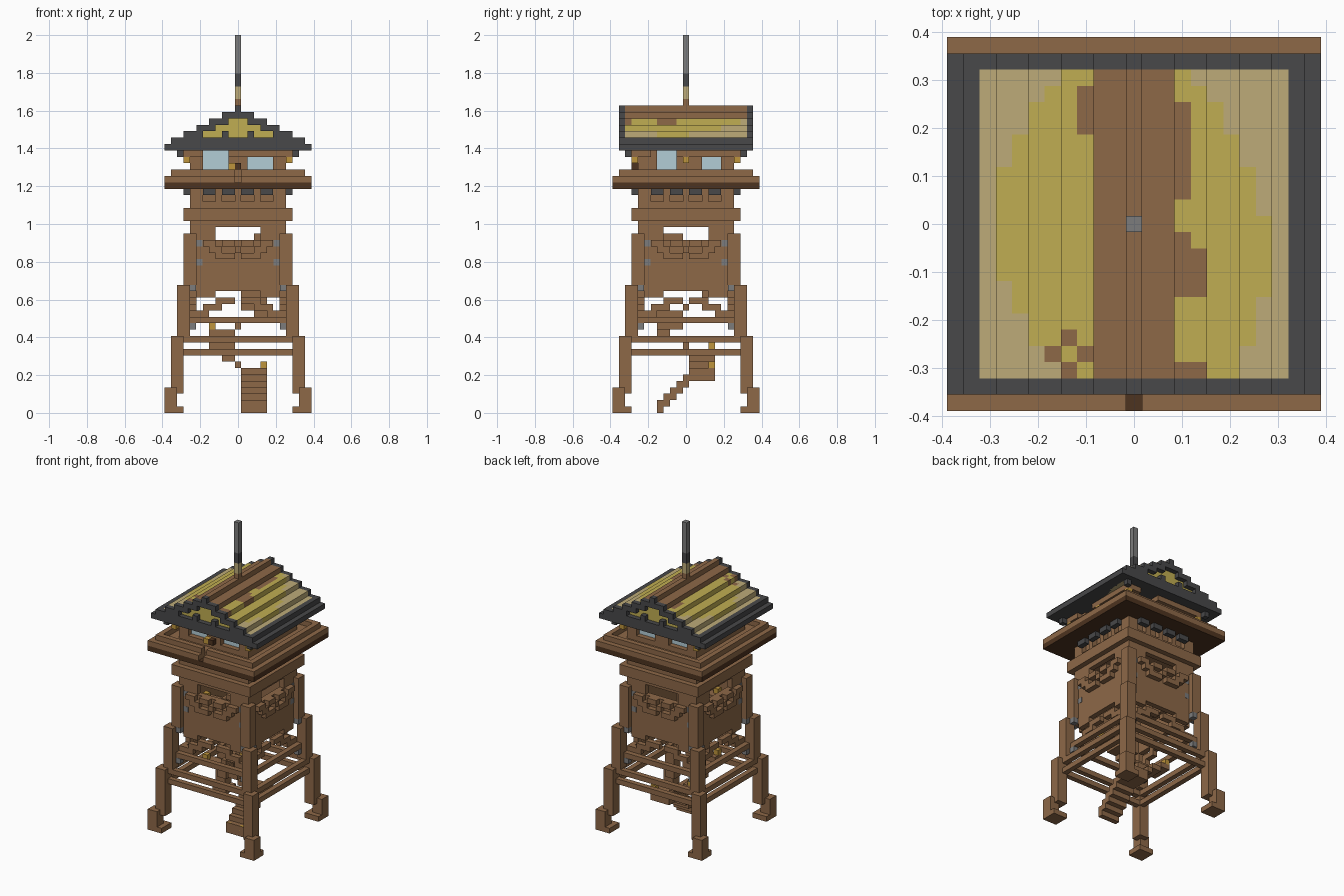
import bpy, bmesh
from mathutils import Vector

U = 2 / 59  # size of one building block

if "Cube" in bpy.data.objects:
    bpy.data.objects.remove(bpy.data.objects["Cube"])


def material(name, *rgb):
    m = bpy.data.materials.new(name)
    m.use_nodes = True
    m.diffuse_color = (*rgb, 1)
    m.node_tree.nodes["Principled BSDF"].inputs["Base Color"].default_value = (*rgb, 1)
    return m


WOOD = material("brown_wood", 0.27, 0.14, 0.064)
DARK = material("dark_wood", 0.075, 0.033, 0.014)
SLATE = material("dark_slate", 0.065, 0.065, 0.067)
IRON = material("grey_iron", 0.2, 0.2, 0.2)
TAN = material("pale_straw", 0.51, 0.41, 0.19)
YELLOW = material("yellow_straw", 0.53, 0.42, 0.085)
GLASS = material("pale_blue_glass", 0.45, 0.61, 0.67)
GOLD = material("amber_lantern", 0.52, 0.3, 0.045)


def part(name, mat, boxes):
    """Boxes are inclusive block ranges: x0, x1, y0, y1, z0, z1."""
    bm = bmesh.new()
    for x0, x1, y0, y1, z0, z1 in boxes:
        size = Vector((x1 - x0 + 1, y1 - y0 + 1, z1 - z0 + 1)) * U
        mid = Vector((x0 + x1, y0 + y1, z0 + z1 + 1)) * U / 2
        for v in bmesh.ops.create_cube(bm, size=1)["verts"]:
            v.co = v.co * size + mid
    mesh = bpy.data.meshes.new(name)
    bm.to_mesh(mesh)
    bm.free()
    mesh.materials.append(mat)
    obj = bpy.data.objects.new(name, mesh)
    bpy.context.collection.objects.link(obj)
    return obj


def four(*boxes):
    """Repeat front-side boxes around all four sides."""
    out = []
    for b in boxes:
        for _ in range(4):
            out.append(b)
            x0, x1, y0, y1, z0, z1 = b
            b = (-y1, -y0, x0, x1, z0, z1)
    return out


def ring(r, z0, z1):
    return four((-r, r - 1, -r, -r, z0, z1))


def pair(a, b, y, z0, z1):
    """Two boxes mirrored left and right on the front side."""
    return [(a, b, y, y, z0, z1), (-b, -a, y, y, z0, z1)]


# Stepped corner legs with feet
part("legs", WOOD, four(
    (9, 11, -11, -9, 0, 0), (10, 11, -11, -10, 1, 3), (9, 10, -10, -9, 3, 11),
    (8, 9, -9, -8, 12, 19), (7, 8, -8, -7, 20, 27)))

# Cross rails between the legs
part("rails", WOOD, four(
    (-8, 8, -9, -9, 9, 9), (-8, 8, -9, -9, 11, 11), (-7, 7, -8, -8, 14, 14)))

# Stepped knee braces beneath the wall panels
part("knee_braces", WOOD, four(
    *pair(2, 7, -7, 19, 19), *pair(4, 6, -7, 18, 18), *pair(1, 3, -7, 17, 17),
    *pair(3, 5, -7, 16, 16), *pair(5, 7, -7, 15, 15), (-1, 1, -7, -7, 19, 19)))

# Winding stair, four blocks wide, climbing inside the frame
stairs = [(1, 4, t, t, max(t + 4, 0), t + 5) for t in range(-4, 2)]
stairs.append((1, 4, 2, 4, 5, 6))
lanterns = [(1, 1, -4, -4, 1, 1), (4, 4, -4, -4, 1, 1), (4, 4, 4, 4, 7, 7)]
for flight in range(1, 8):
    base = 4 + 3 * flight
    steps = [(1, 4, 0, 0, base, base), (1, 4, 1, 2, base + 1, base + 1),
             (1, 4, 3, 4, base + 2, base + 2)]
    stairs += [four(s)[flight % 4] for s in steps]
    lanterns.append(four((4, 4, 4, 4, base + 3, base + 3))[flight % 4])
part("winding_stair", WOOD, stairs)
part("stair_lanterns", GOLD, lanterns)

# Wall panels with a curved carved bracket
part("wall_panels", WOOD, four(
    (-6, 6, -7, -7, 20, 26), *pair(4, 6, -7, 27, 28), *pair(6, 7, -7, 27, 29),
    (-7, 7, -7, -7, 29, 29)))
part("carved_brackets", WOOD, four(
    *pair(4, 5, -8, 26, 26), *pair(3, 4, -8, 25, 25), *pair(1, 3, -8, 24, 24),
    *pair(1, 2, -8, 26, 26), (0, 0, -8, -8, 25, 25)))
bolts = part("iron_bolts", IRON, four(
    *pair(6, 6, -7, 26, 26), *pair(6, 6, -7, 23, 23),
    *pair(7, 7, -8, 19, 19), *pair(7, 7, -8, 13, 13)))
bolts.scale = (1.004, 1.004, 1)

# Upper band, posts and slate corbels carrying the deck
part("upper_band", WOOD, ring(8, 30, 31) + ring(7, 32, 32))
part("upper_body", WOOD, [(-6, 6, -6, 6, 30, 34)])
part("deck_posts", WOOD, four(
    (7, 7, -7, -7, 32, 34), *pair(3, 3, -7, 33, 34), (0, 0, -7, -7, 33, 34),
    *pair(6, 6, -7, 33, 34)))
part("slate_corbels", SLATE, four(*pair(4, 5, -8, 34, 34), *pair(1, 2, -8, 34, 34)))

# Deck, floor and stepped parapet with a notch at the front
part("deck_base", DARK, [(-11, 11, -11, 11, 35, 35)])
part("deck_floor", WOOD, [(-9, 9, -9, 9, 36, 36)])
parapet = [b for b in ring(11, 36, 36) + ring(10, 36, 37) if b[3] > -10]
parapet += pair(1, 11, -11, 36, 36) + pair(1, 10, -10, 36, 37)
part("parapet", WOOD, parapet)

# Cabin with a tall and a short window on every side
part("window_glass", GLASS, [(-6, 6, -6, 6, 37, 40)])
part("cabin_walls", WOOD, four(
    *pair(6, 7, -7, 36, 40), (-1, 1, -7, -7, 36, 40),
    (-5, 5, -7, -7, 36, 37), (2, 5, -7, -7, 40, 40))
    + [(x, x, y, y, 38, 40) for x, s in ((7, 1), (-7, -1)) for y in (-5 * s, 2 * s)])
part("cabin_lanterns", GOLD, four((8, 8, -8, -8, 39, 39))
     + [(-1, -1, -8, -8, 38, 38), (8, 8, 0, 0, 39, 39)])
part("door_post", DARK, [(0, 0, -8, -8, 38, 38)])
part("eave_beams", WOOD, four((-1, 8, -8, -8, 40, 40), (-7, -6, -8, -8, 40, 40)))
part("eave_brackets", SLATE, four((9, 9, -9, -9, 40, 40)))


def roof_top(x):
    return 47 - (abs(x) + 1) // 2


def straw(x, y):
    """Weathered bands: bare ridge, yellow slope, pale edge, slate eave."""
    a = abs(x)
    if a > 9:
        return SLATE
    if x < 0:
        bare = 3 if 6 <= y <= 8 else 2
        ripe = 8.5 - 4 * (y / 9) ** 2
        if (x, y) in ((-4, -7), (-5, -8), (-4, -9), (-3, -8)):
            return WOOD
    else:
        bare = 4 if -4 <= y <= -2 or y < -8 else 3 if 2 <= y <= 7 or y == -1 else 2
        ripe = 8.3 - 3 * ((y + 2) / 9) ** 2
    return WOOD if a <= bare else YELLOW if a <= ripe else TAN


# Stepped straw roof, grouped by colour
roof = {WOOD: [], YELLOW: [], TAN: [], SLATE: []}
for x in range(-11, 12):
    k = roof_top(x)
    for y in range(-9, 10):
        roof[straw(x, y)].append((x, x, y, y, max(41, k - 1), k))
for mat, cells in roof.items():
    part("roof_" + mat.name, mat, cells)

# Slate verges, tie beams and dentils around the straw gable ends
verge = []
gable = []
for y in (-10, 10):
    for x in range(-11, 12):
        k = roof_top(x)
        verge.append((x, x, y, y, max(41, k - 1 + x % 2), k))
    verge += [(-10, 10, y, y, 41, 42)]
    verge += [(x, x, y, y, 43, 43) for x in (-2, 2)]
    inner = y - 1 if y > 0 else y + 1
    gable += [(-w, w, inner, inner, 43 + i, 43 + i) for i, w in enumerate((5, 3, 1))]
part("roof_verges", SLATE, verge)
gable_infill = part("gable_infill", YELLOW, gable)
gable_infill.scale.y = 1.004
part("roof_ceiling", SLATE, [(-10, 10, -9, 9, 41, 41)])

# Mast in four sections
for name, mat, z0, z1 in (("mast_base", WOOD, 48, 48), ("mast_collar", TAN, 49, 50),
                          ("mast_sleeve", SLATE, 51, 52), ("mast_rod", IRON, 53, 58)):
    part(name, mat, [(0, 0, 0, 0, z0, z1)])
